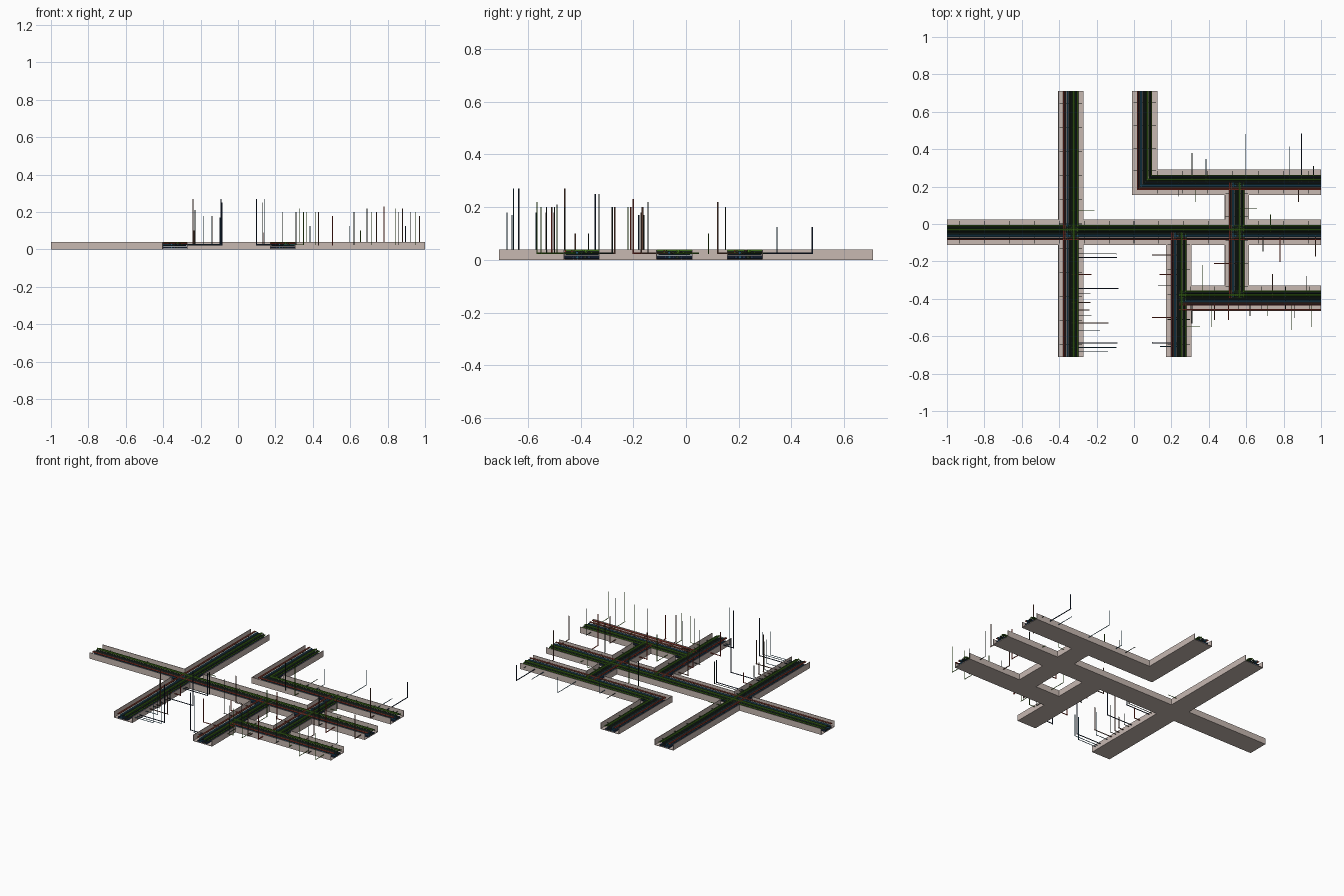
import bpy, bmesh, math
from mathutils import Vector, Matrix

if "Cube" in bpy.data.objects:
    bpy.data.objects.remove(bpy.data.objects["Cube"])

H, T = 0.04, 0.003
COL = dict(concrete=(.57, .48, .44), red=(.42, .05, .03), brown=(.2, .09, .06),
           blue=(.02, .1, .17), navy=(.015, .03, .07), green=(.07, .22, .015),
           dark=(.02, .035, .025))
MATS = {}
for n, c in COL.items():
    MATS[n] = bpy.data.materials.new(n)
    MATS[n].diffuse_color = (*c, 1)


def finish(name, bm, col):
    me = bpy.data.meshes.new(name)
    bm.to_mesh(me)
    bm.free()
    me.materials.append(MATS[col])
    ob = bpy.data.objects.new(name, me)
    bpy.context.collection.objects.link(ob)


def box(bm, x0, x1, y0, y1, z0, z1):
    m = Matrix.Translation(((x0 + x1) / 2, (y0 + y1) / 2, (z0 + z1) / 2))
    bmesh.ops.create_cube(bm, size=1, matrix=m @ Matrix.Diagonal((x1 - x0, y1 - y0, z1 - z0, 1)))


def pipe(bm, pts, r, sides=8):
    pts = [Vector(p) for p in pts]
    for i, (a, b) in enumerate(zip(pts, pts[1:])):
        d = (b - a).normalized()
        if i > 0:
            a = a - d * r
        if i < len(pts) - 2:
            b = b + d * r
        m = Matrix.Translation((a + b) / 2) @ d.to_track_quat('Z', 'Y').to_matrix().to_4x4()
        bmesh.ops.create_cone(bm, cap_ends=True, segments=sides, radius1=r, radius2=r,
                              depth=(b - a).length, matrix=m)


# Trench: union of corridor rectangles, floor inside and walls along its outline
rects = [(-.405, -.27, -.71, .71), (-1, 1, -.113, .025), (-.01, .125, .155, .71),
         (-.01, 1, .155, .292), (.17, .308, -.71, -.113), (.17, 1, -.465, -.328),
         (.485, .615, -.328, .155)]
xs = sorted({v for r in rects for v in r[:2]})
ys = sorted({v for r in rects for v in r[2:]})


def inside(x, y):
    return any(r[0] < x < r[1] and r[2] < y < r[3] for r in rects)


floor, walls = bmesh.new(), bmesh.new()
for x0, x1 in zip(xs, xs[1:]):
    for y0, y1 in zip(ys, ys[1:]):
        cx, cy = (x0 + x1) / 2, (y0 + y1) / 2
        if not inside(cx, cy):
            continue
        box(floor, x0, x1, y0, y1, 0, T)
        e = 1e-4
        if x0 > -.99 and not inside(x0 - e, cy):
            box(walls, x0, x0 + T, y0, y1, 0, H)
        if x1 < .99 and not inside(x1 + e, cy):
            box(walls, x1 - T, x1, y0, y1, 0, H)
        if y0 > -.7 and not inside(cx, y0 - e):
            box(walls, x0, x1, y0, y0 + T, 0, H)
        if y1 < .7 and not inside(cx, y1 + e):
            box(walls, x0, x1, y1 - T, y1, 0, H)
finish("trench_floor", floor, "concrete")
finish("trench_walls", walls, "concrete")

# Main pipe bundle cross-section: offset, height, radius, colour
bundle = [(-.038, .033, .0035, "red"), (-.029, .034, .003, "brown"),
          (-.033, .010, .006, "navy"), (-.018, .010, .006, "blue"), (-.003, .010, .006, "navy"),
          (.012, .010, .006, "dark"), (.027, .010, .006, "navy"),
          (-.019, .027, .006, "blue"), (-.007, .027, .004, "dark"), (.002, .030, .004, "dark"),
          (.015, .034, .0055, "green"), (.027, .030, .004, "dark"), (.036, .027, .0035, "green")]
# Centre lines of the corridors
runs = {"west": [(-.337, -.71), (-.337, .71)],
        "middle": [(-1, -.045), (1, -.045)],
        "north": [(.058, .71), (.058, .223), (1, .223)],
        "south": [(.24, -.71), (.24, -.045)],
        "southeast": [(.24, -.395), (1, -.395)],
        "link": [(.55, -.395), (.55, .223)]}
for name, pts in runs.items():
    groups = {}
    for t, z, r, c in bundle:
        path = []
        for i, p in enumerate(pts):
            segs = [(pts[j], pts[j + 1]) for j in (i - 1, i) if 0 <= j < len(pts) - 1]
            dx = t if any(a[0] == b[0] for a, b in segs) else 0
            dy = t if any(a[1] == b[1] for a, b in segs) else 0
            path.append((p[0] + dx, p[1] + dy, z))
        pipe(groups.setdefault(c, bmesh.new()), path, r)
    for c, bm in groups.items():
        finish(f"{name}_{c}_pipes", bm, c)

# Extra red main on the south side of the southeast corridor
bm = bmesh.new()
pipe(bm, [(.24, -.458, .033), (1, -.458, .033)], .004)
finish("southeast_outer_red_pipe", bm, "red")

# Pipe racks: thin cross bars under the upper layer
bm = bmesh.new()
for pts in runs.values():
    for a, b in zip(pts, pts[1:]):
        a, b = Vector(a), Vector(b)
        n = round((b - a).length / .13)
        for i in range(n):
            p = a.lerp(b, (i + .5) / n)
            w, d = (.06, .0015) if a.x == b.x else (.0015, .06)
            box(bm, p.x - w, p.x + w, p.y - d, p.y + d, .0185, .0205)
finish("pipe_racks", bm, "dark")

# Branches leaving sideways in x: start x -> (y, end x, riser top, colour)
side = {-.337: [(-.16, -.095, .17, "dark"), (-.18, -.095, .17, "navy"), (-.27, -.23, .09, "red"),
                (-.345, -.085, .25, "navy"), (-.37, -.235, .1, "dark"), (-.42, -.235, .1, "brown"),
                (-.46, -.24, .27, "brown"), (-.53, -.14, .18, "brown"), (-.57, -.185, .18, "blue"),
                (-.635, -.09, .27, "navy"), (-.66, -.095, .17, "blue"), (-.68, -.14, .18, "blue"),
                (.07, -.21, .04, "green"), (-.49, -.23, .21, "dark")],
        .24: [(-.165, .10, .2, "brown"), (-.27, .14, .09, "red"), (-.33, .13, .25, "dark"),
              (-.50, .10, .18, "red"), (-.635, .10, .27, "navy"), (-.655, .14, .27, "blue"),
              (-.46, .35, .2, "dark"), (-.55, .35, .2, "green")],
        .55: [(.085, .655, .1, "green"), (-.21, .43, .2, "red")]}
# Branches leaving sideways in y: start y -> (x, end y, riser top, colour)
cross = {.223: [(.31, .38, .04, "dark"), (.385, .345, .125, "blue"), (.595, .48, .125, "blue"),
                (.83, .415, .04, "blue"), (.895, .48, .125, "navy"), (.96, .31, .04, "dark"),
                (.24, .15, .2, "dark"), (.33, .12, .22, "green"), (.88, .12, .22, "brown")],
         -.045: [(.69, -.145, .22, "dark"), (.78, -.2, .23, "red"), (.97, -.17, .18, "brown"),
                 (.73, .05, .04, "green")],
         -.395: [(.31, -.53, .2, "dark"), (.415, -.55, .2, "green"), (.43, -.51, .2, "brown"),
                 (.505, -.51, .18, "red"), (.62, -.49, .2, "dark"), (.715, -.49, .2, "green"),
                 (.84, -.565, .22, "green"), (.86, -.5, .2, "dark"), (.95, -.55, .2, "green"),
                 (.365, -.22, .2, "green"), (.74, -.27, .2, "brown"), (.92, -.28, .2, "dark")]}
Z = .025
branches = {}
for axis, table in (("x", side), ("y", cross)):
    for start, items in table.items():
        for at, end, top, c in items:
            p = [(start, at, Z), (end, at, Z), (end, at, top)]
            if axis == "y":
                p = [(at, start, Z), (at, end, Z), (at, end, top)]
            if top <= H:
                p.pop()
            r = .003 if c in ("red", "navy", "brown") else .002
            pipe(branches.setdefault(c, bmesh.new()), p, r, 6)
for c, bm in branches.items():
    finish(f"{c}_branch_risers", bm, c)

for m in bpy.data.materials:
    if m.users and not m.is_grease_pencil:
        m.use_nodes = True
        m.node_tree.nodes["Principled BSDF"].inputs["Base Color"].default_value = m.diffuse_color
